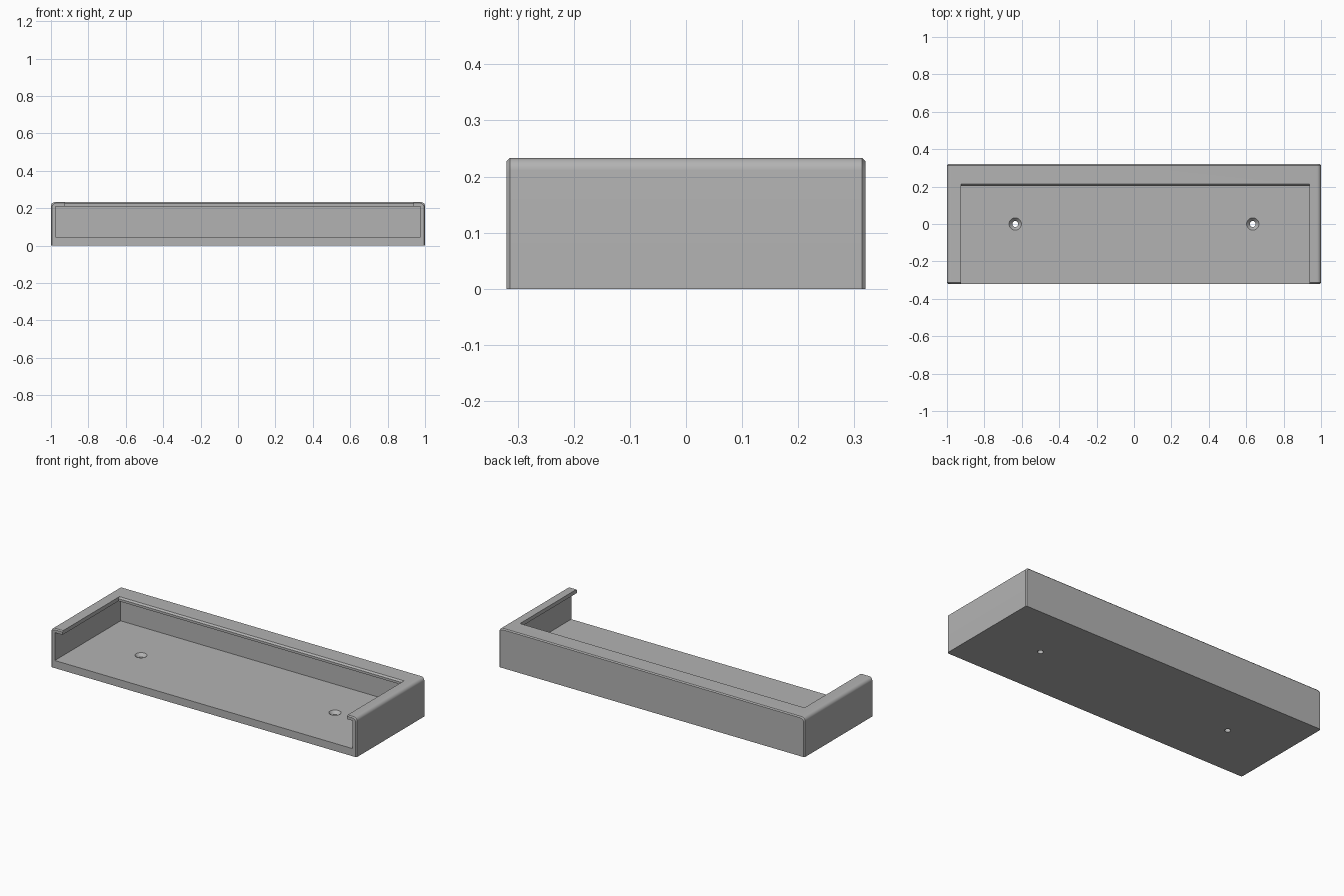
import bpy
import bmesh
from math import cos, sin, pi, radians

cube = bpy.data.objects.get("Cube")
if cube:
    bpy.data.objects.remove(cube, do_unlink=True)

# Overall sizes
HALF_X, HALF_Y, HEIGHT = 1.0, 0.32, 0.233
WALL, FLOOR, CEILING = 0.025, 0.045, 0.21
FILLET, CHAMFER = 0.022, 0.006

grey = bpy.data.materials.new("plain grey")
grey.use_nodes = True
grey.diffuse_color = (0.45, 0.45, 0.45, 1)
grey.node_tree.nodes["Principled BSDF"].inputs["Base Color"].default_value = (0.45, 0.45, 0.45, 1)


def loft(name, rings):
    """Skin a closed solid through rings of equal point count."""
    bm = bmesh.new()
    loops = [[bm.verts.new(p) for p in ring] for ring in rings]
    for a, b in zip(loops, loops[1:]):
        for i in range(len(a)):
            j = (i + 1) % len(a)
            bm.faces.new((a[i], a[j], b[j], b[i]))
    bm.faces.new(loops[0])
    bm.faces.new(loops[-1])
    bmesh.ops.recalc_face_normals(bm, faces=bm.faces)
    mesh = bpy.data.meshes.new(name)
    bm.to_mesh(mesh)
    bm.free()
    mesh.materials.append(grey)
    obj = bpy.data.objects.new(name, mesh)
    bpy.context.collection.objects.link(obj)
    return obj


def shell_ring(y, inset):
    """Outer cross-section: square bottom, rounded top corners."""
    hx, top = HALF_X - inset, HEIGHT - inset
    right = [(hx, 0)]
    for i in range(9):
        a = i / 8 * pi / 2
        right.append((hx - FILLET + FILLET * cos(a), top - FILLET + FILLET * sin(a)))
    outline = right + [(-x, z) for x, z in reversed(right)]
    return [(x, y, z) for x, z in outline]


def extrude_x(name, profile, x0, x1):
    return loft(name, [[(x, y, z) for y, z in profile] for x in (x0, x1)])


def circle(x, radius, z):
    return [(x + radius * cos(k * pi / 16), radius * sin(k * pi / 16), z) for k in range(32)]


# Outer shell with chamfered front and back rims
tray = loft("tray", [shell_ring(-HALF_Y, CHAMFER), shell_ring(CHAMFER - HALF_Y, 0),
                     shell_ring(HALF_Y - CHAMFER, 0), shell_ring(HALF_Y, CHAMFER)])

# Cavity open at the front
back = HALF_Y - WALL
cutters = [extrude_x("cavity_cutter",
                     [(-0.5, FLOOR), (back, FLOOR), (back, CEILING), (-0.5, CEILING)],
                     WALL - HALF_X, HALF_X - WALL)]

# Top opening, leaving an overhanging lip with a bevelled back edge
cutters.append(extrude_x("opening_cutter",
                         [(-0.5, 0.15), (0.204, 0.15), (0.204, 0.224),
                          (0.213, HEIGHT), (0.213, 0.3), (-0.5, 0.3)],
                         -0.925, 0.938))

# Countersunk screw holes
for x in (-0.635, 0.635):
    cutters.append(loft("screw_hole_cutter",
                        [circle(x, 0.016, -0.05), circle(x, 0.016, FLOOR - 0.018),
                         circle(x, 0.033, FLOOR), circle(x, 0.033, FLOOR + 0.05)]))

for cutter in cutters:
    cutter.hide_render = True
    mod = tray.modifiers.new(cutter.name, "BOOLEAN")
    mod.operation = "DIFFERENCE"
    mod.solver = "EXACT"
    mod.object = cutter

# Bake the cuts and drop the cutters
bpy.context.view_layer.update()
graph = bpy.context.evaluated_depsgraph_get()
cut_mesh = bpy.data.meshes.new_from_object(tray.evaluated_get(graph))
tray.modifiers.clear()
tray.data = cut_mesh
for cutter in cutters:
    bpy.data.objects.remove(cutter, do_unlink=True)

# Smooth the fillets, keep the other edges sharp
bpy.ops.object.select_all(action="DESELECT")
tray.select_set(True)
bpy.context.view_layer.objects.active = tray
bpy.ops.object.shade_smooth_by_angle(angle=radians(25))
